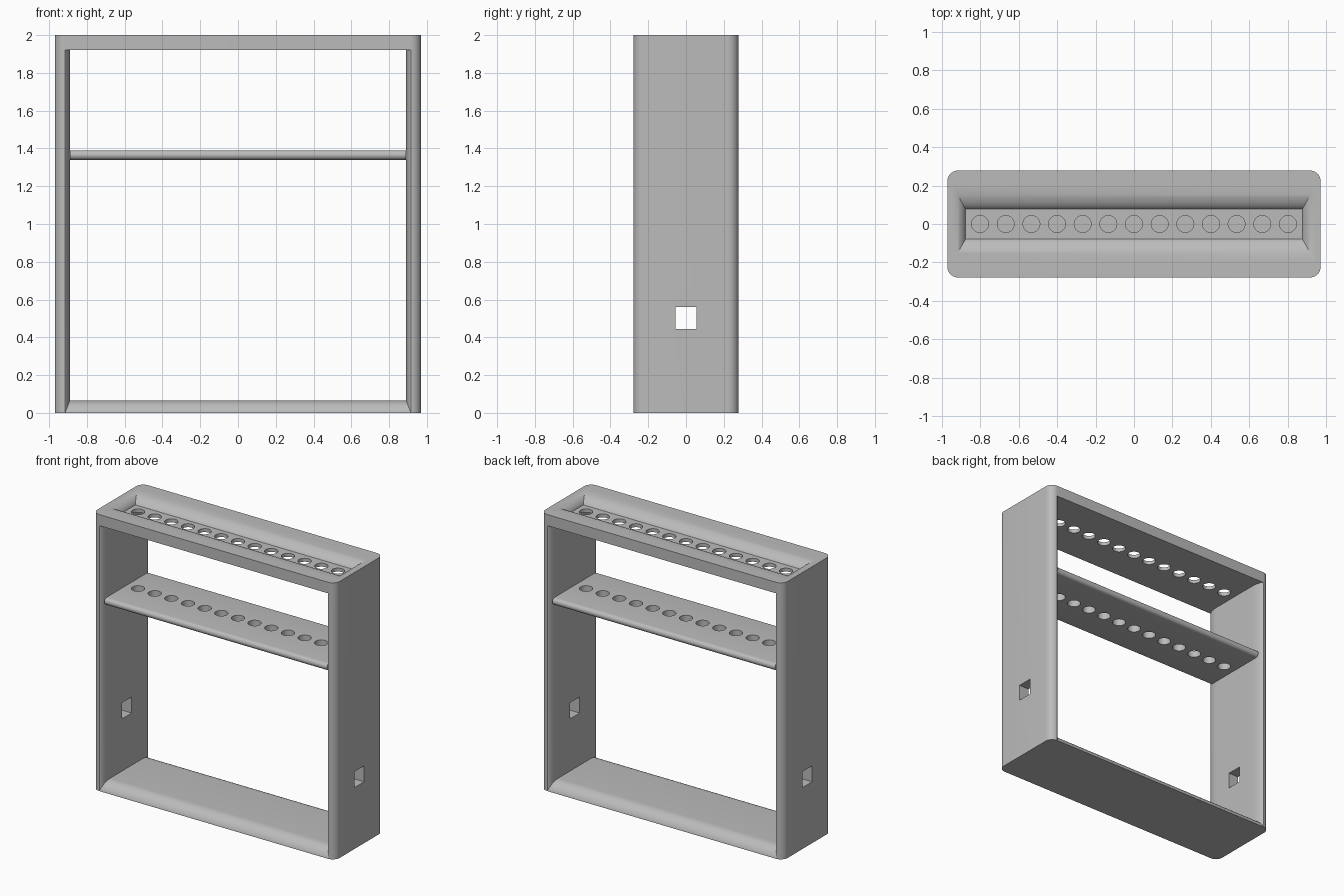
import bpy
import bmesh
import math
from mathutils import Matrix

cube = bpy.data.objects.get("Cube")
if cube:
    bpy.data.objects.remove(cube, do_unlink=True)

# Overall sizes
HALF_X, HALF_Y, HEIGHT = 0.97, 0.278, 2.0
IN_X, IN_BOTTOM, IN_TOP = 0.89, 0.065, 1.92
HOLE_R, HOLE_COUNT, HOLE_SPAN = 0.044, 13, 0.8
SHELF_Z, SHELF_R, SHELF_Y = 1.365, 0.025, 0.255

grey = bpy.data.materials.new("plain_grey")
grey.use_nodes = True
grey.diffuse_color = (0.5, 0.5, 0.5, 1)
grey.node_tree.nodes["Principled BSDF"].inputs["Base Color"].default_value = (0.5, 0.5, 0.5, 1)


def make_object(name, bm):
    bmesh.ops.recalc_face_normals(bm, faces=bm.faces)
    mesh = bpy.data.meshes.new(name)
    bm.to_mesh(mesh)
    bm.free()
    obj = bpy.data.objects.new(name, mesh)
    bpy.context.collection.objects.link(obj)
    mesh.materials.append(grey)
    return obj


def add_box(bm, x, y, z0, z1):
    size = Matrix.Diagonal((2 * x, 2 * y, z1 - z0, 1))
    bmesh.ops.create_cube(bm, size=1, matrix=Matrix.Translation((0, 0, (z0 + z1) / 2)) @ size)


def loft(name, rings):
    """Skin a row of closed rings and cap both ends."""
    bm = bmesh.new()
    loops = [[bm.verts.new(p) for p in ring] for ring in rings]
    n = len(loops[0])
    for a, b in zip(loops, loops[1:]):
        for i in range(n):
            j = (i + 1) % n
            bm.faces.new((a[i], a[j], b[j], b[i]))
    bm.faces.new(loops[0])
    bm.faces.new(loops[-1])
    return make_object(name, bm)


def cut(obj, *cutters):
    bpy.context.view_layer.objects.active = obj
    for cutter in cutters:
        cutter.hide_render = True
        mod = obj.modifiers.new("cut", 'BOOLEAN')
        mod.operation, mod.solver, mod.object = 'DIFFERENCE', 'EXACT', cutter
        bpy.ops.object.modifier_apply(modifier=mod.name)


def smooth(obj):
    bpy.ops.object.select_all(action='DESELECT')
    obj.select_set(True)
    bpy.context.view_layer.objects.active = obj
    bpy.ops.object.shade_smooth_by_angle(angle=math.radians(30))


# Outer block with rounded upright edges
bm = bmesh.new()
add_box(bm, HALF_X, HALF_Y, 0, HEIGHT)
upright = [e for e in bm.edges if abs(e.verts[0].co.z - e.verts[1].co.z) > 1]
bmesh.ops.bevel(bm, geom=upright, offset=0.056, segments=10, profile=0.5, affect='EDGES')
frame = make_object("frame", bm)

# Window opening, flared at its front and back along the sides and bottom
STEPS, FLARE = 12, 0.09


def window_ring(y, f):
    x, z = IN_X + 0.025 * f, IN_BOTTOM * (1 - f) + 0.001
    return [(-x, y, z), (x, y, z), (x, y, IN_TOP), (-x, y, IN_TOP)]


flare = []
for i in range(STEPS + 1):
    a = math.radians(75) * i / STEPS
    f = (1 - math.cos(a)) / (1 - math.cos(math.radians(75)))
    flare.append((HALF_Y - FLARE + FLARE * math.sin(a) / math.sin(math.radians(75)), f))
flare.append((HALF_Y + 0.05, 1))
rings = [window_ring(-y, f) for y, f in reversed(flare)] + [window_ring(y, f) for y, f in flare]
window = loft("window_cutter", rings)

# Trough in the top, curving down from the rim to a flat floor
FLOOR_Z, FLOOR_X, FLOOR_Y, RUN_X, RUN_Y = 1.945, 0.875, 0.077, 0.075, 0.135


def trough_ring(z, f):
    x, y = FLOOR_X + RUN_X * f, FLOOR_Y + RUN_Y * f
    return [(-x, -y, z), (x, -y, z), (x, y, z), (-x, y, z)]


rings = []
for i in range(STEPS + 1):
    a = math.radians(78) * (1 - i / STEPS)
    drop = (1 - math.cos(a)) / (1 - math.cos(math.radians(78)))
    rings.append(trough_ring(HEIGHT - (HEIGHT - FLOOR_Z) * drop, 1 - math.sin(a) / math.sin(math.radians(78))))
rings.append(trough_ring(HEIGHT + 0.05, 1))
trough = loft("trough_cutter", rings)

# Square slots through both side walls
bm = bmesh.new()
add_box(bm, HALF_X + 0.1, 0.056, 0.444, 0.56)
slots = make_object("slot_cutter", bm)

# Row of round holes through the top and the shelf
bm = bmesh.new()
for i in range(HOLE_COUNT):
    x = HOLE_SPAN * (2 * i / (HOLE_COUNT - 1) - 1)
    bmesh.ops.create_cone(bm, cap_ends=True, segments=32, radius1=HOLE_R, radius2=HOLE_R,
                          depth=1, matrix=Matrix.Translation((x, 0, 1.65)))
holes = make_object("hole_cutter", bm)

# Shelf with rounded front and back edges
profile = []
for side in (1, -1):
    for i in range(STEPS + 1):
        a = math.pi * (i / STEPS - 0.5)
        profile.append((side * (SHELF_Y - SHELF_R + SHELF_R * math.cos(a)),
                        SHELF_Z + side * SHELF_R * math.sin(a)))
shelf = loft("shelf", [[(x, y, z) for y, z in profile] for x in (-IN_X, IN_X)])

cut(frame, window, trough, slots, holes)
cut(shelf, holes)
for cutter in (window, trough, slots, holes):
    bpy.data.objects.remove(cutter, do_unlink=True)
for part in (frame, shelf):
    smooth(part)
